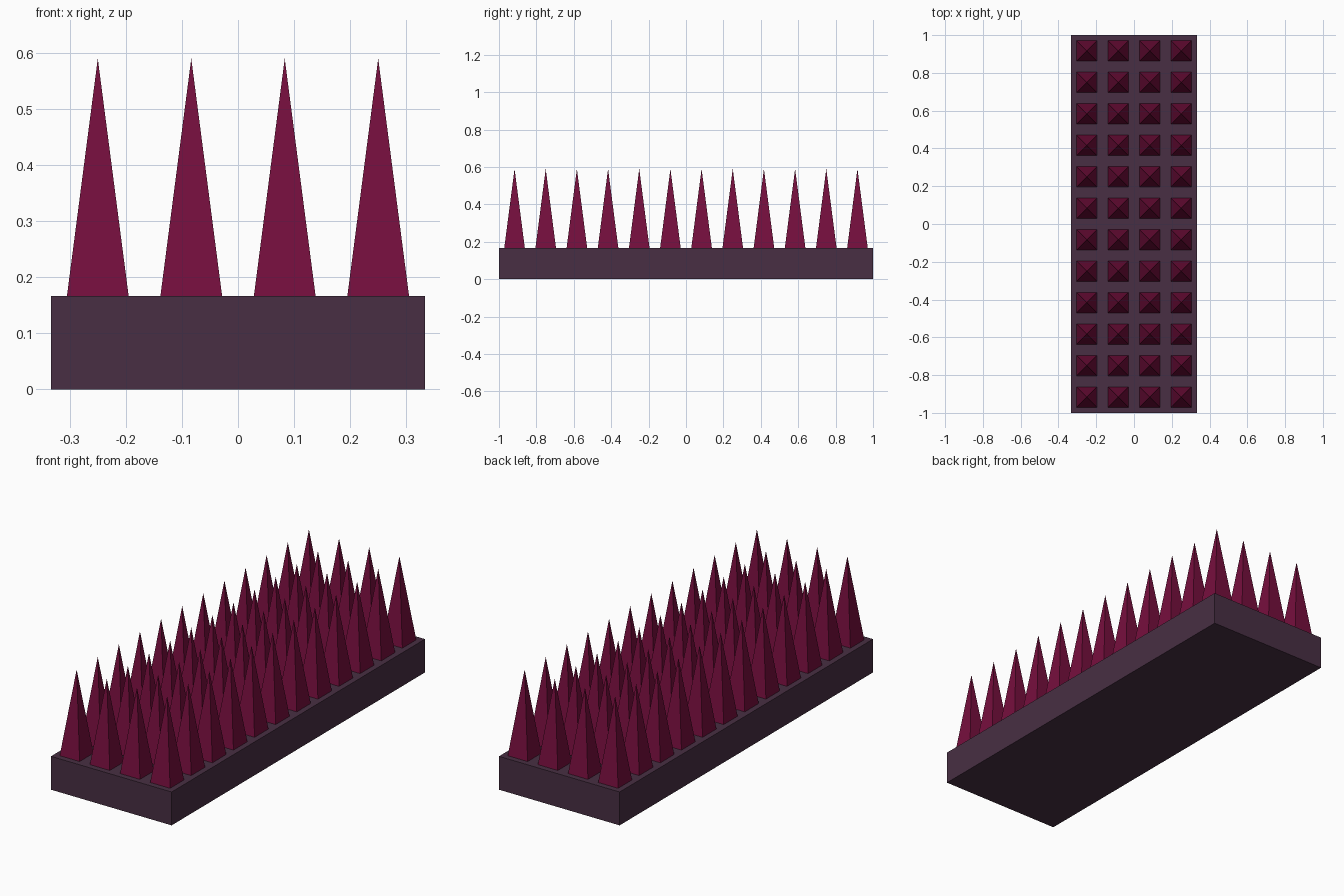
import bpy, bmesh, math
from mathutils import Matrix

if "Cube" in bpy.data.objects:
    bpy.data.objects.remove(bpy.data.objects["Cube"])

STEP = 1 / 6          # spacing of the spikes, also the slab thickness
COLS, ROWS = 4, 12
TIP_Z = 0.59
HALF = 0.055          # half width of a spike's foot


def material(name, rgb):
    m = bpy.data.materials.new(name)
    m.diffuse_color = (*rgb, 1)
    m.use_nodes = True
    m.node_tree.nodes["Principled BSDF"].inputs["Base Color"].default_value = m.diffuse_color
    return m


def add_object(name, bm, mat):
    mesh = bpy.data.meshes.new(name)
    bm.to_mesh(mesh)
    bm.free()
    mesh.materials.append(mat)
    obj = bpy.data.objects.new(name, mesh)
    bpy.context.collection.objects.link(obj)
    return obj


slab_mat = material("dark plum", (0.065, 0.028, 0.056))
spike_mat = material("crimson", (0.18, 0.0046, 0.047))

# Base slab
bm = bmesh.new()
bmesh.ops.create_cube(bm, size=1, matrix=Matrix.Translation((0, 0, STEP / 2))
                      @ Matrix.Diagonal((COLS * STEP, ROWS * STEP, STEP, 1)))
add_object("base_slab", bm, slab_mat)

# Grid of four-sided spikes standing on the slab
bm = bmesh.new()
height = TIP_Z - STEP
turn = Matrix.Rotation(math.pi / 4, 4, 'Z')
for i in range(COLS):
    for j in range(ROWS):
        x = (i - (COLS - 1) / 2) * STEP
        y = (j - (ROWS - 1) / 2) * STEP
        bmesh.ops.create_cone(
            bm, cap_ends=False, segments=4, radius1=HALF * math.sqrt(2),
            radius2=0, depth=height,
            matrix=Matrix.Translation((x, y, STEP + height / 2)) @ turn)
bmesh.ops.remove_doubles(bm, verts=bm.verts, dist=1e-5)
bmesh.ops.recalc_face_normals(bm, faces=bm.faces)
add_object("spikes", bm, spike_mat)
